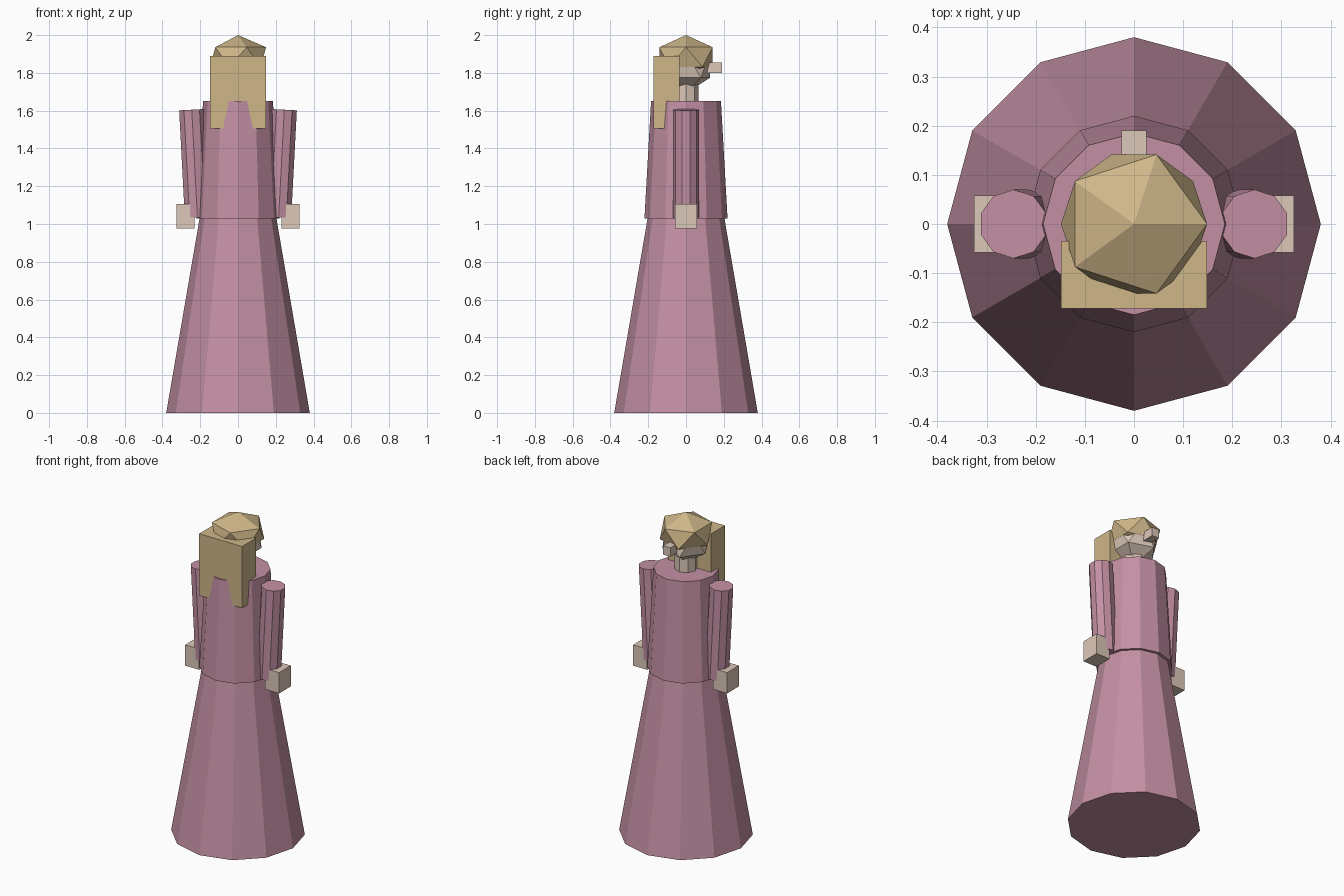
import bpy, bmesh, math
from mathutils import Matrix, Vector

if "Cube" in bpy.data.objects:
    bpy.data.objects.remove(bpy.data.objects["Cube"])


def material(name, rgb):
    m = bpy.data.materials.new(name)
    m.diffuse_color = (*rgb, 1.0)
    m.use_nodes = True
    m.node_tree.nodes["Principled BSDF"].inputs["Base Color"].default_value = m.diffuse_color
    return m


CLOTH = material("dress_pink", (0.55, 0.28, 0.37))
HAIR = material("hair_blond", (0.62, 0.47, 0.25))
SKIN = material("skin", (0.72, 0.58, 0.48))


def finish(name, bm, mat):
    bmesh.ops.recalc_face_normals(bm, faces=bm.faces)
    me = bpy.data.meshes.new(name)
    bm.to_mesh(me)
    bm.free()
    me.materials.append(mat)
    ob = bpy.data.objects.new(name, me)
    bpy.context.collection.objects.link(ob)
    return ob


def frustum(name, mat, sides, r0, r1, start, end):
    """Tapered prism running from start to end."""
    a, b = Vector(start), Vector(end)
    d = b - a
    tilt = Matrix.Rotation(math.atan2(d.x, d.z), 4, 'Y')
    bm = bmesh.new()
    bmesh.ops.create_cone(bm, cap_ends=True, segments=sides, radius1=r0,
                          radius2=r1, depth=d.length,
                          matrix=Matrix.Translation((a + b) / 2) @ tilt)
    return finish(name, bm, mat)


def box(name, mat, lo, hi):
    lo, hi = Vector(lo), Vector(hi)
    bm = bmesh.new()
    bmesh.ops.create_cube(bm, size=1, matrix=Matrix.Translation((lo + hi) / 2)
                          @ Matrix.Diagonal((*(hi - lo), 1)))
    return finish(name, bm, mat)


def gem(name, mat, z, r, rz):
    """Twenty-sided ball, optionally squashed in height."""
    bm = bmesh.new()
    bmesh.ops.create_icosphere(bm, subdivisions=1, radius=1,
                               matrix=Matrix.Translation((0, 0, z))
                               @ Matrix.Diagonal((r, r, rz, 1)))
    return finish(name, bm, mat)


# Dress
frustum("skirt", CLOTH, 12, 0.38, 0.20, (0, 0, 0), (0, 0, 1.05))
frustum("bodice", CLOTH, 12, 0.22, 0.185, (0, 0, 1.03), (0, 0, 1.65))

# Sleeves and hands on both sides
for side, s in (("left", -1), ("right", 1)):
    frustum(side + "_sleeve", CLOTH, 10, 0.07, 0.07,
            (s * 0.215, 0, 1.035), (s * 0.245, 0, 1.605))
    xs = sorted((s * 0.229, s * 0.325))
    box(side + "_hand", SKIN, (xs[0], -0.058, 0.975), (xs[1], 0.058, 1.105))

# Neck, head and nose
frustum("neck", SKIN, 8, 0.065, 0.065, (0, 0, 1.62), (0, 0, 1.77))
gem("head", SKIN, 1.842, 0.15, 0.15)
box("nose", SKIN, (-0.025, 0.11, 1.80), (0.025, 0.19, 1.855))

# Hair cap and the long fall of hair
gem("hair_cap", HAIR, 1.884, 0.166, 0.116)
box("hair_fall", HAIR, (-0.149, -0.172, 1.505), (0.149, -0.035, 1.89))
